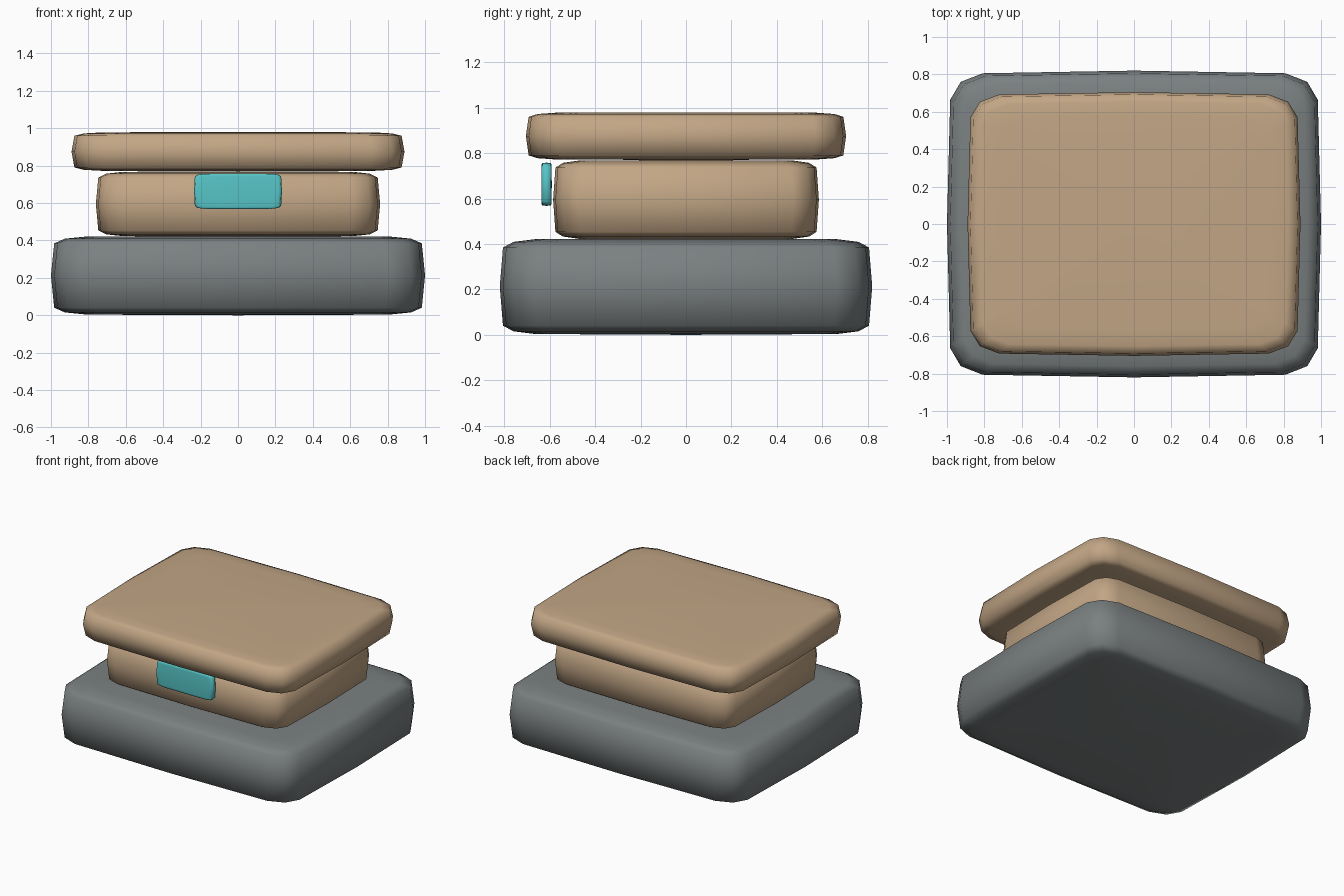
import bpy
import bmesh
import math
from mathutils import Vector

cube = bpy.data.objects.get("Cube")
if cube:
    bpy.data.objects.remove(cube, do_unlink=True)

ROUNDNESS = 0.22  # low values push the sphere towards a box


def material(name, rgb):
    mat = bpy.data.materials.new(name)
    mat.use_nodes = True
    color = (*rgb, 1.0)
    mat.diffuse_color = color
    mat.node_tree.nodes["Principled BSDF"].inputs["Base Color"].default_value = color
    return mat


def squared(value):
    if abs(value) < 1e-4:
        return 0.0
    return math.copysign(abs(value) ** ROUNDNESS, value)


def soft_box(name, low, high, mat):
    """Coarse sphere squared off into a softly bulging box between two corners."""
    low, high = Vector(low), Vector(high)
    centre, half = (low + high) / 2, (high - low) / 2
    bm = bmesh.new()
    bmesh.ops.create_uvsphere(bm, u_segments=16, v_segments=8, radius=1)
    for v in bm.verts:
        v.co = Vector([squared(c) * h for c, h in zip(v.co, half)])
    for f in bm.faces:
        f.smooth = True
    mesh = bpy.data.meshes.new(name)
    bm.to_mesh(mesh)
    bm.free()
    mesh.materials.append(mat)
    obj = bpy.data.objects.new(name, mesh)
    obj.location = centre
    bpy.context.collection.objects.link(obj)
    return obj


grey = material("stone grey", (0.195, 0.215, 0.22))
tan = material("warm tan", (0.54, 0.38, 0.235))
teal = material("bright teal", (0.095, 0.56, 0.575))

# Stacked blocks
soft_box("base", (-1, -0.82, 0), (1, 0.82, 0.425), grey)
soft_box("body", (-0.76, -0.585, 0.42), (0.76, 0.585, 0.77), tan)
soft_box("lid", (-0.89, -0.705, 0.77), (0.89, 0.705, 0.98), tan)

# Front panel
soft_box("front_panel", (-0.235, -0.637, 0.568), (0.235, -0.591, 0.758), teal)
